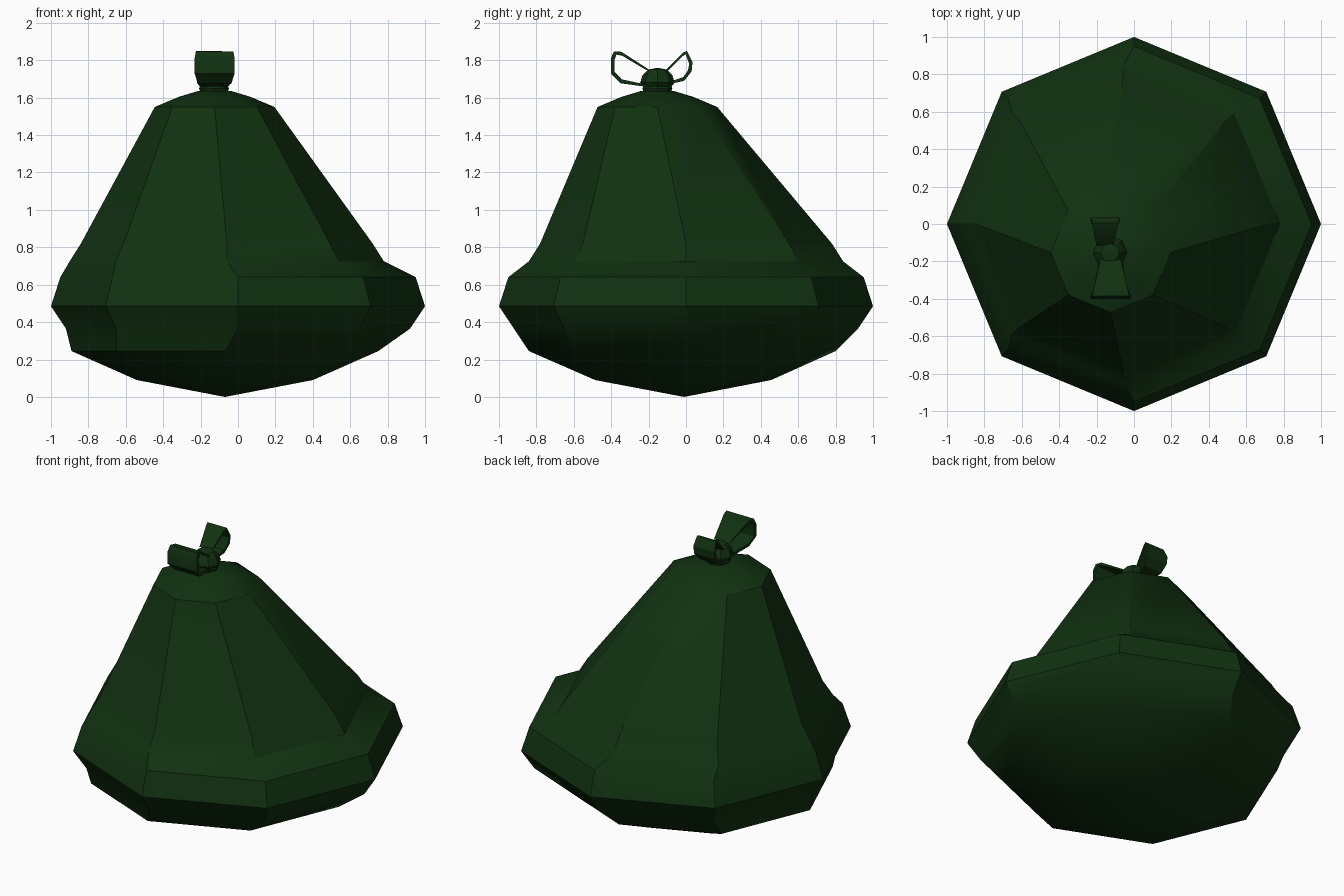
import bpy, bmesh, math
from mathutils import Vector

cube = bpy.data.objects.get("Cube")
if cube:
    bpy.data.objects.remove(cube, do_unlink=True)

# Single dark green plastic
green = bpy.data.materials.new("dark green plastic")
green.use_nodes = True
colour = (0.0055, 0.031, 0.0055, 1)
green.diffuse_color = colour
bsdf = next(n for n in green.node_tree.nodes if n.type == 'BSDF_PRINCIPLED')
bsdf.inputs["Base Color"].default_value = colour


def finish(name, bm, angle=30):
    bmesh.ops.recalc_face_normals(bm, faces=bm.faces)
    mesh = bpy.data.meshes.new(name)
    bm.to_mesh(mesh)
    bm.free()
    mesh.materials.append(green)
    ob = bpy.data.objects.new(name, mesh)
    bpy.context.collection.objects.link(ob)
    bpy.ops.object.select_all(action='DESELECT')
    ob.select_set(True)
    bpy.context.view_layer.objects.active = ob
    bpy.ops.object.shade_smooth_by_angle(angle=math.radians(angle))
    return ob


def lathe(name, rings, sides):
    """Skin a stack of polygons (centre x, centre y, radius, z); radius 0 is a tip."""
    bm = bmesh.new()
    loops = []
    for cx, cy, r, z in rings:
        n = sides if r else 1
        loops.append([bm.verts.new((cx + r * math.cos(math.tau * i / sides),
                                    cy + r * math.sin(math.tau * i / sides), z))
                      for i in range(n)])
    for a, b in zip(loops, loops[1:]):
        for i in range(sides):
            j = (i + 1) % sides
            quad = [a[i % len(a)], a[j % len(a)], b[j % len(b)], b[i % len(b)]]
            bm.faces.new(list(dict.fromkeys(quad)))
    return finish(name, bm)


def bow_loop(name, cx, path, thickness):
    """Ribbon following (y, z, half width) points, thickened towards the inside."""
    bm = bmesh.new()
    mid = sum((Vector(p[:2]) for p in path), Vector((0, 0))) / len(path)
    rows = []
    for y, z, w in path:
        p = Vector((y, z))
        q = p + (mid - p).normalized() * thickness
        rows.append([bm.verts.new((cx + s * w, v.x, v.y))
                     for v, s in ((p, -1), (p, 1), (q, 1), (q, -1))])
    for a, b in zip(rows, rows[1:]):
        for i in range(4):
            j = (i + 1) % 4
            bm.faces.new((a[i], a[j], b[j], b[i]))
    bm.faces.new(rows[0])
    bm.faces.new(rows[-1])
    return finish(name, bm)


# Sagging eight-sided sack, leaning towards its tied top
lathe("bag_body", [
    (-.07, -.01, 0, 0), (-.07, -.015, .47, .09), (-.07, -.02, .82, .245),
    (0, 0, .92, .365), (0, 0, 1, .485), (0, 0, .95, .64),
    (-.06, 0, .84, .725), (-.06, 0, .78, .82), (-.125, -.153, .32, 1.55),
    (-.125, -.153, .19, 1.605), (-.125, -.153, .09, 1.635),
    (-.125, -.153, 0, 1.64)], 8)

# Gathered neck and round knot
kx, ky = -.128, -.153
lathe("bag_neck", [(kx, ky, .07, 1.62), (kx, ky, .08, 1.65), (kx, ky, .06, 1.69)], 8)
lathe("knot", [(kx, ky, 0, 1.635), (kx, ky, .065, 1.645), (kx, ky, .092, 1.68),
               (kx, ky, .08, 1.72), (kx, ky, .05, 1.75), (kx, ky, 0, 1.76)], 8)

# Two ribbon loops, narrow at the knot and wide at the ends
bow_loop("front_bow_loop", -.125, [
    (-.19, 1.745, .055), (-.345, 1.845, .09), (-.385, 1.848, .1),
    (-.402, 1.81, .107), (-.402, 1.73, .107), (-.35, 1.677, .09),
    (-.19, 1.655, .06)], .022)
bow_loop("back_bow_loop", -.155, [
    (-.115, 1.74, .045), (-.015, 1.842, .065), (.005, 1.85, .07),
    (.035, 1.79, .077), (.03, 1.74, .075), (-.01, 1.69, .065),
    (-.12, 1.665, .045)], .02)
